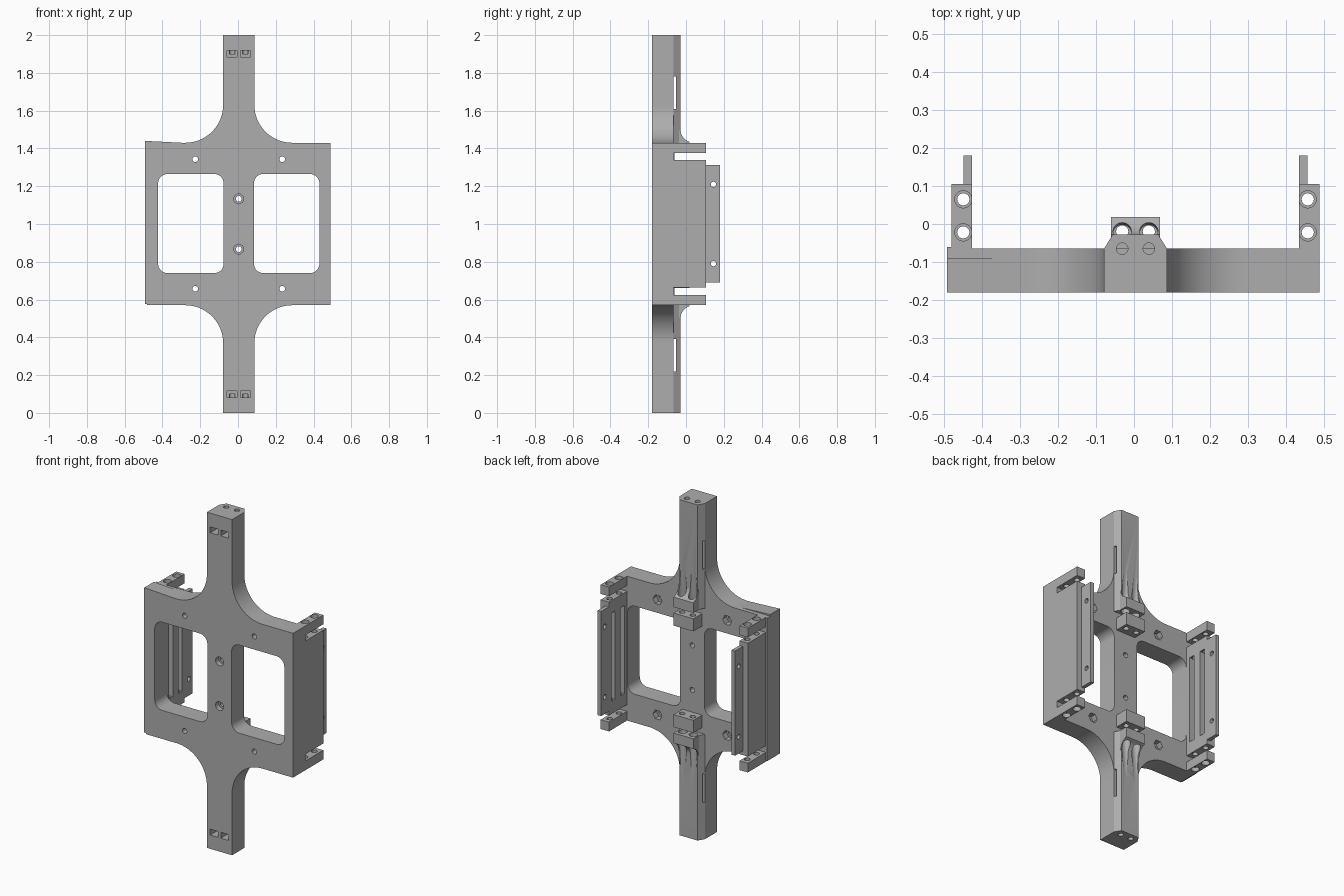
import bpy, bmesh, math
from mathutils import Vector

cube = bpy.data.objects.get("Cube")
if cube:
    bpy.data.objects.remove(cube, do_unlink=True)

CX = 0.004          # the frame sits slightly off the centre line
FRONT, BACK = -0.18, -0.065

grey = bpy.data.materials.new("plain_grey")
grey.use_nodes = True
COLOUR = (0.42, 0.42, 0.42, 1)
grey.diffuse_color = COLOUR
grey.node_tree.nodes["Principled BSDF"].inputs["Base Color"].default_value = COLOUR


def arc(cx, cy, r, a, b, n=20):
    angles = [math.radians(a + (b - a) * i / n) for i in range(n + 1)]
    return [(cx + r * math.cos(t), cy + r * math.sin(t)) for t in angles]


def circle(cx, cy, r, n=32):
    return arc(cx, cy, r, 0, 360, n)[:-1]


def rect(x0, x1, y0, y1):
    return [(x0, y0), (x1, y0), (x1, y1), (x0, y1)]


def prism(name, pts, axis, lo, hi):
    """Extrude a flat outline along x, y or z."""
    place = {"x": lambda u, v, w: (w + CX, u, v),
             "y": lambda u, v, w: (u + CX, w, v),
             "z": lambda u, v, w: (u + CX, v, w)}[axis]
    bm = bmesh.new()
    face = bm.faces.new([bm.verts.new(place(u, v, lo)) for u, v in pts])
    step = Vector(place(0, 0, hi)) - Vector(place(0, 0, lo))
    ext = bmesh.ops.extrude_face_region(bm, geom=[face], use_keep_orig=True)
    moved = [g for g in ext["geom"] if isinstance(g, bmesh.types.BMVert)]
    bmesh.ops.translate(bm, verts=moved, vec=step)
    bmesh.ops.recalc_face_normals(bm, faces=bm.faces)
    mesh = bpy.data.meshes.new(name)
    bm.to_mesh(mesh)
    bm.free()
    mesh.materials.append(grey)
    obj = bpy.data.objects.new(name, mesh)
    bpy.context.collection.objects.link(obj)
    return obj


def flip(pts, s):
    """Mirror the second coordinate about mid height."""
    return [(u, 1 + s * (v - 1)) for u, v in pts]


def span(s, lo, hi):
    return sorted((1 + s * (lo - 1), 1 + s * (hi - 1)))


def carve(obj, cutters):
    """Cut all the cutters out of the part, then drop them."""
    for c in cutters:
        c.hide_render = True
        m = obj.modifiers.new("cut", "BOOLEAN")
        m.operation, m.solver, m.object = "DIFFERENCE", "EXACT", c
    bpy.context.view_layer.update()
    deps = bpy.context.evaluated_depsgraph_get()
    mesh = bpy.data.meshes.new_from_object(obj.evaluated_get(deps))
    obj.modifiers.clear()
    obj.data = mesh
    for c in cutters:
        bpy.data.objects.remove(c, do_unlink=True)
    parts.append(obj)


parts = []
ENDS = (1, -1)
SIDES = (1, -1)


# cutters for the holes at the arm ends
def end_holes(s):
    lo, hi = span(s, 1.9, 2.05)
    return [prism("end_hole", circle(0.035 * k, BACK, 0.015), "z", lo, hi) for k in SIDES]


# front frame with flared arms
quarter = [(0.485, 1.0), (0.485, 1.43)] + arc(0.283, 1.63, 0.2, 270, 180, 24) + [(0.083, 2)]
upper = quarter[1:] + [(-x, z) for x, z in reversed(quarter[1:])]
frame = prism("front_frame", upper + flip(upper, -1)[::-1], "y", FRONT, BACK)
cuts = []
for k in SIDES:
    hole = (arc(0.377, 1.215, 0.05, 0, 90, 8) + arc(0.13, 1.215, 0.05, 90, 180, 8)
            + arc(0.13, 0.79, 0.05, 180, 270, 8) + arc(0.377, 0.79, 0.05, 270, 360, 8))
    cuts.append(prism("window", [(k * x, z) for x, z in hole], "y", -0.3, 0.1))
    for s in ENDS:
        cx, cz = 0.23 * k, 1 + 0.343 * s
        cuts.append(prism("bolt_hole", circle(cx, cz, 0.015), "y", -0.3, 0.1))
        cuts.append(prism("nut_pocket", circle(cx, cz, 0.03, 6), "y", -0.1, 0.1))
        lo, hi = span(s, 1.883, 1.918)
        x = 0.035 * k
        cuts.append(prism("pocket", rect(x - 0.026, x + 0.026, lo, hi), "y", -0.3, -0.0655))
for s in ENDS:
    cz = 1 + 0.133 * s
    cuts.append(prism("centre_hole", circle(0, cz, 0.015), "y", -0.3, 0.1))
    cuts.append(prism("centre_sink", circle(0, cz, 0.026), "y", -0.3, -0.15))
    cuts += end_holes(s)
carve(frame, cuts)

# thin lip along one edge of the frame
parts.append(prism("side_lip", rect(-0.496, -0.484, 0.577, 1.43), "y", FRONT, -0.06))
parts.append(prism("top_lip", [(-0.496, 1.425), (-0.3, 1.425), (-0.3, 1.43), (-0.496, 1.44)],
                   "y", FRONT, -0.09))


# slanted grooves running down the back of each arm
def grooves(s):
    out = []
    for k in SIDES:
        c = prism("groove", circle(0.035 * k, 0, 0.024), "z", -0.2, 0.2)
        c.rotation_euler.x = -s * math.atan2(0.028, 0.35)
        c.location = (0, -0.016, 1 + s * 0.5)
        out.append(c)
    return out


for s, end in zip(ENDS, ("upper", "lower")):
    # chamfered back of the arm
    lo, hi = span(s, 1.375, 2)
    ridge = prism(end + "_arm_back", [(-0.083, BACK), (0.083, BACK), (0.06, -0.028), (-0.06, -0.028)],
                  "z", lo, hi)
    a, b = span(s, 1.61, 1.78)
    slot = prism("tie_slot", rect(-0.07, -0.052, a, b), "x", -0.2, 0.2)
    carve(ridge, [slot] + grooves(s) + end_holes(s))

    # centre guide that flares out of the arm
    flare = ([(BACK, 1.375), (0.018, 1.375), (0.018, 1.435)]
             + arc(0.032, 1.495, 0.06, 250, 180, 12) + [(BACK, 1.495)])
    guide = prism(end + "_centre_guide", flip(flare, s), "x", -0.065, 0.065)
    carve(guide, grooves(s))

    # centre stop across the gap
    lo, hi = span(s, 1.265, 1.34)
    stop = prism(end + "_centre_stop", rect(-0.065, 0.065, BACK, 0.018), "z", lo, hi)
    carve(stop, [prism("stop_hole", circle(0.035 * k, -0.02, 0.016), "z", lo - 0.1, hi + 0.1)
                 for k in SIDES])

HOLE_Y = (0.065, -0.022)
for k, side in zip(SIDES, ("left", "right")):
    def across(a, b):
        return sorted((k * a, k * b))
    x0, x1 = across(0.43, 0.485)
    xm = 0.4535 * k

    # end clips with countersunk holes
    for s, end in zip(ENDS, ("upper", "lower")):
        lo, hi = span(s, 1.375, 1.43)
        clip = prism(f"{end}_{side}_clip", rect(x0, x1, BACK, 0.105), "z", lo, hi)
        a, b = span(s, 1.405, 1.5)
        carve(clip, [prism("bore", circle(xm, y, 0.016), "z", lo - 0.1, hi + 0.1) for y in HOLE_Y]
              + [prism("sink", circle(xm, y, 0.0225), "z", a, b) for y in HOLE_Y])

    # long side rail with inner channels
    rail = prism(side + "_rail", rect(x0, x1, BACK, 0.105), "z", 0.665, 1.34)
    a, b = across(0.4, 0.46)
    carve(rail, [prism("bore", circle(xm, y, 0.016), "z", 0.6, 1.4) for y in HOLE_Y]
          + [prism("channel", rect(a, b, y - 0.018, y + 0.018), "z", 0.74, 1.265) for y in HOLE_Y])

    # mounting flange
    a, b = across(0.43, 0.453)
    flange = prism(side + "_flange", rect(0.1, 0.18, 0.69, 1.313), "x", a, b)
    carve(flange, [prism("flange_hole", circle(0.145, z, 0.014), "x", a - 0.1, b + 0.1)
                   for z in (0.79, 1.21)])

# smooth the curved walls, keep the edges sharp
bpy.ops.object.select_all(action="DESELECT")
for p in parts:
    p.select_set(True)
bpy.context.view_layer.objects.active = parts[0]
bpy.ops.object.shade_smooth_by_angle(angle=math.radians(25))
